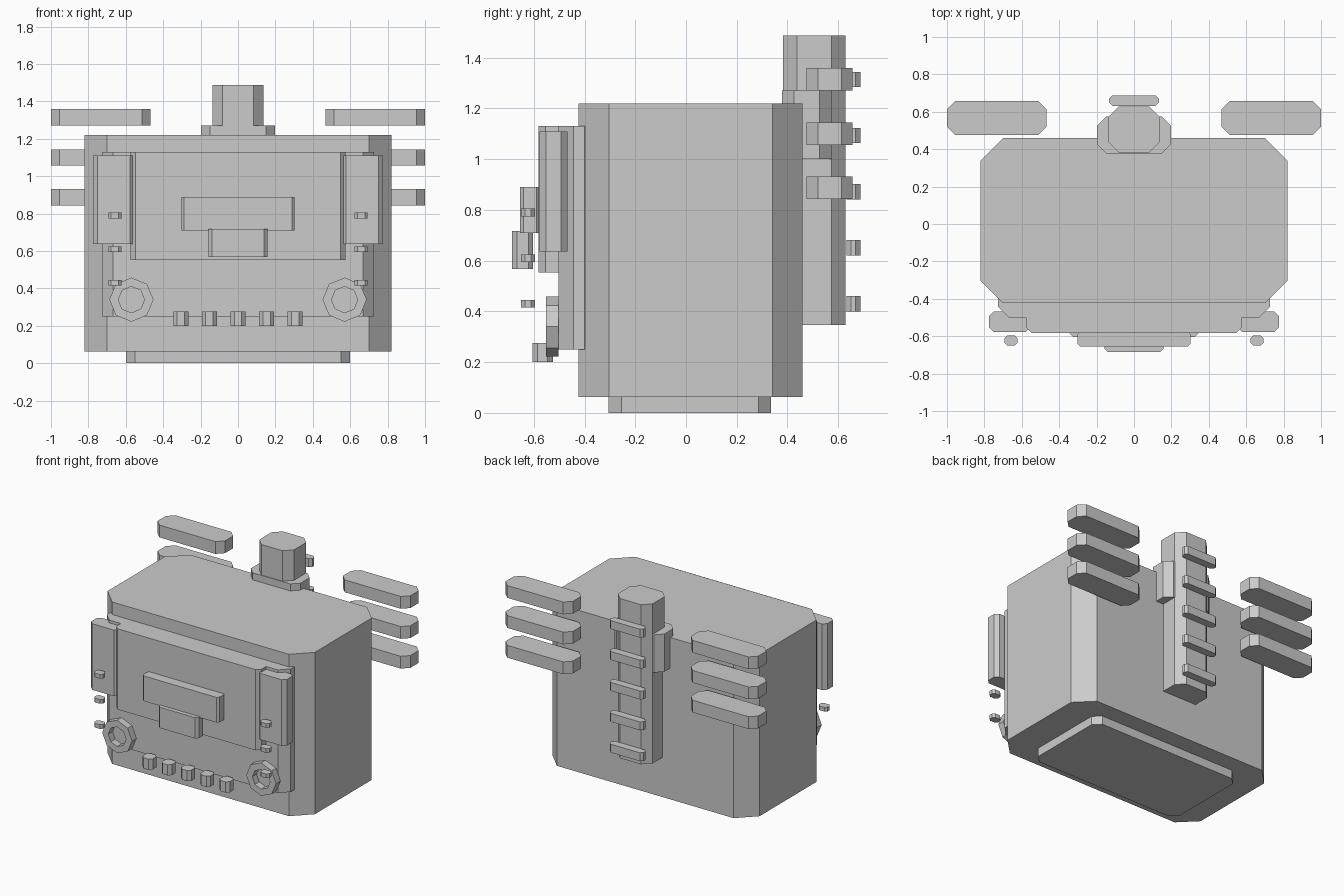
import bpy, bmesh, math

if "Cube" in bpy.data.objects:
    bpy.data.objects.remove(bpy.data.objects["Cube"])

grey = bpy.data.materials.new("plain_grey")
grey.diffuse_color = (0.6, 0.6, 0.6, 1)
grey.use_nodes = True
grey.node_tree.nodes["Principled BSDF"].inputs["Base Color"].default_value = grey.diffuse_color


def finish(name, bm):
    bmesh.ops.recalc_face_normals(bm, faces=bm.faces)
    mesh = bpy.data.meshes.new(name)
    bm.to_mesh(mesh)
    bm.free()
    mesh.materials.append(grey)
    obj = bpy.data.objects.new(name, mesh)
    bpy.context.collection.objects.link(obj)
    return obj


def block(name, x, y, z, c):
    """Upright box whose four vertical edges are cut off by c."""
    (x0, x1), (y0, y1), (z0, z1) = x, y, z
    outline = [(x0 + c, y0), (x1 - c, y0), (x1, y0 + c), (x1, y1 - c),
               (x1 - c, y1), (x0 + c, y1), (x0, y1 - c), (x0, y0 + c)]
    bm = bmesh.new()
    face = bm.faces.new([bm.verts.new((px, py, z0)) for px, py in outline])
    up = bmesh.ops.extrude_face_region(bm, geom=[face], use_keep_orig=True)
    for v in up["geom"]:
        if isinstance(v, bmesh.types.BMVert):
            v.co.z = z1
    return finish(name, bm)


def ring(name, cx, cz, r_out, r_in, y0, y1, n=8):
    """Flat octagonal ring facing the front."""
    bm = bmesh.new()
    section = [(r_out, y0), (r_out, y1), (r_in, y1), (r_in, y0)]
    loops = []
    for i in range(n):
        a = 2 * math.pi * i / n
        loops.append([bm.verts.new((cx + r * math.cos(a), y, cz + r * math.sin(a)))
                      for r, y in section])
    for i in range(n):
        a, b = loops[i], loops[(i + 1) % n]
        for k in range(4):
            m = (k + 1) % 4
            bm.faces.new((a[k], b[k], b[m], a[m]))
    return finish(name, bm)


def mirrored(x0, x1, s):
    return (x0, x1) if s > 0 else (-x1, -x0)


# Main casing and foot
block("casing", (-0.82, 0.82), (-0.423, 0.46), (0.062, 1.22), 0.12)
block("foot", (-0.60, 0.60), (-0.305, 0.335), (0, 0.062), 0.05)

# Layered front panels and plates
block("front_panel", (-0.727, 0.727), (-0.503, -0.34), (0.25, 1.13), 0.06)
block("upper_panel", (-0.575, 0.575), (-0.582, -0.45), (0.553, 1.13), 0.028)
block("wide_plate", (-0.302, 0.302), (-0.655, -0.575), (0.71, 0.89), 0.014)
block("small_plate", (-0.158, 0.158), (-0.685, -0.603), (0.568, 0.717), 0.018)

# Row of pegs along the bottom of the panel
for i in range(-2, 3):
    x = i * 0.1525
    block("peg", (x - 0.04, x + 0.04), (-0.605, -0.525), (0.2, 0.276), 0.02)

# Parts found on both sides
for s, side in ((-1, "left"), (1, "right")):
    block("side_pod_" + side, mirrored(0.553, 0.775, s), (-0.577, -0.468), (0.637, 1.11), 0.025)
    ring("dial_ring_" + side, s * 0.57, 0.34, 0.118, 0.07, -0.552, -0.503)
    for z in (0.43, 0.61, 0.79):
        block("stud_" + side, mirrored(0.623, 0.693, s), (-0.65, -0.596), (z - 0.015, z + 0.015), 0.015)
    for z in (0.887, 1.1, 1.315):
        block("fin_" + side, mirrored(0.467, 1.0, s), (0.475, 0.657), (z - 0.044, z + 0.044), 0.045)

# Rear column with collar and ladder rungs
block("column", (-0.137, 0.137), (0.383, 0.628), (0.346, 1.488), 0.054)
block("column_collar", (-0.197, 0.197), (0.378, 0.575), (1.0, 1.27), 0.048)
for i in range(5):
    z = 0.43 + i * 0.221
    block("rung", (-0.134, 0.134), (0.632, 0.687), (z - 0.03, z + 0.03), 0.018)
